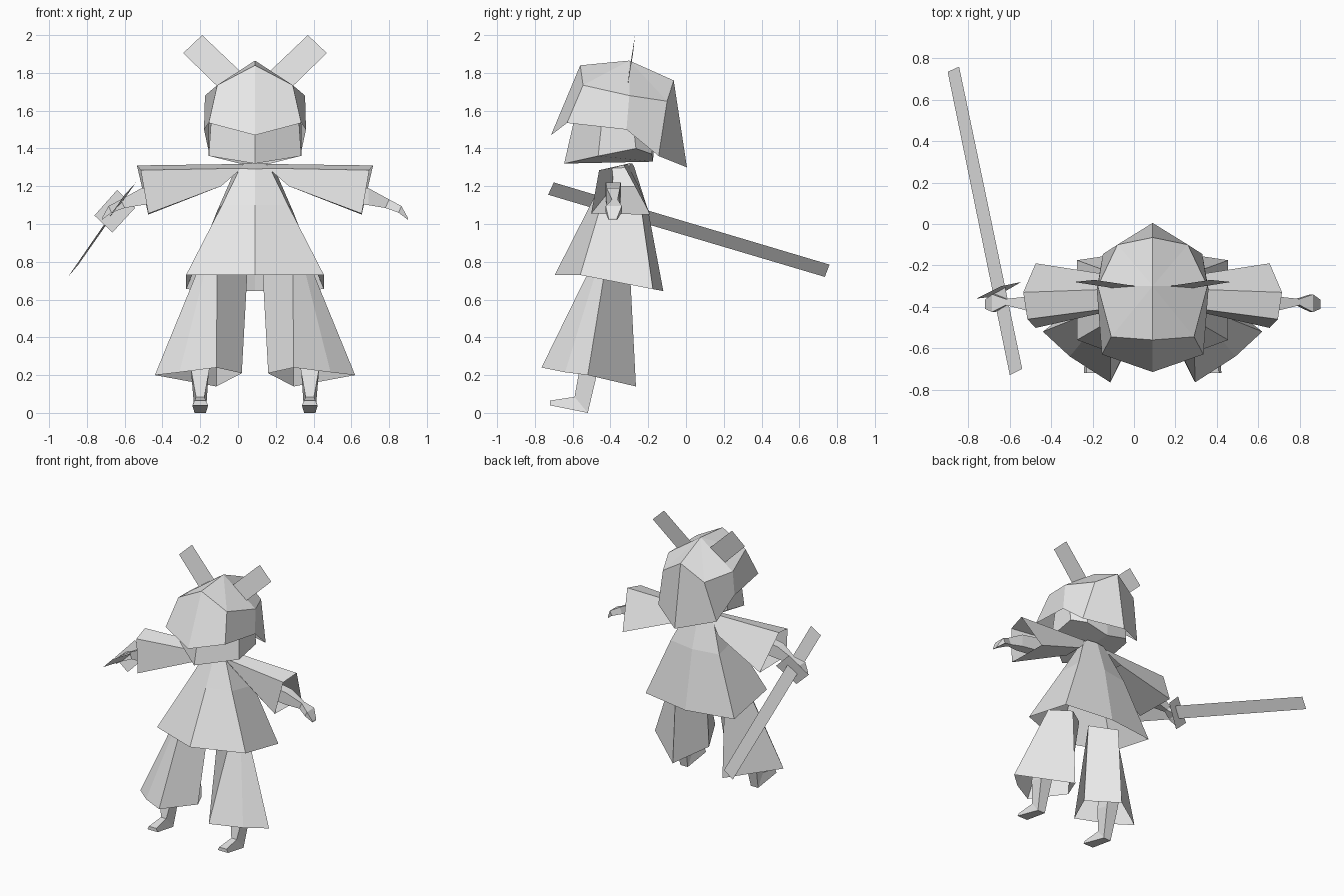
import bpy, bmesh

cube = bpy.data.objects.get("Cube")
if cube:
    bpy.data.objects.remove(cube, do_unlink=True)

grey = bpy.data.materials.new("plain_grey")
grey.use_nodes = True
grey.diffuse_color = (0.8, 0.8, 0.8, 1)
grey.node_tree.nodes["Principled BSDF"].inputs["Base Color"].default_value = (0.8, 0.8, 0.8, 1)

AXIS = 0.09  # the body's plane of symmetry


def build(name, verts, faces, mirror=True):
    """Flat-shaded mesh, mirrored across the body's middle plane if asked."""
    bm = bmesh.new()
    vs = [bm.verts.new(v) for v in verts]
    for f in faces:
        bm.faces.new([vs[i] for i in f])
    bmesh.ops.recalc_face_normals(bm, faces=bm.faces)
    mesh = bpy.data.meshes.new(name)
    bm.to_mesh(mesh)
    bm.free()
    mesh.materials.append(grey)
    obj = bpy.data.objects.new(name, mesh)
    bpy.context.collection.objects.link(obj)
    if mirror:
        obj.location.x = AXIS
        mod = obj.modifiers.new("Mirror", 'MIRROR')
        mod.use_clip = True
        mod.merge_threshold = 0.001
    return obj


def loft(name, rings, closed=True, caps=""):
    """Skin between rings of equal size; caps may hold 'a' (first) and 'b' (last)."""
    n = len(rings[0])
    verts = [p for r in rings for p in r]
    faces = []
    for k in range(len(rings) - 1):
        for i in range(n if closed else n - 1):
            j = (i + 1) % n
            faces.append((k * n + i, k * n + j, (k + 1) * n + j, (k + 1) * n + i))
    if "a" in caps:
        faces.append(tuple(range(n)))
    if "b" in caps:
        faces.append(tuple(range(len(verts) - n, len(verts))))
    return build(name, verts, faces)


# Hair: faceted shell with a peaked fringe and a pointed back
build("hair", [
    (0, -.30, 1.865), (0, -.56, 1.84), (.20, -.545, 1.735), (.265, -.30, 1.68),
    (.17, -.10, 1.65), (0, -.065, 1.76), (0, -.715, 1.47), (.245, -.63, 1.535),
    (.27, -.315, 1.50), (.24, -.145, 1.36), (0, .005, 1.30)],
    [(0, 1, 2), (0, 2, 3), (0, 3, 4), (0, 4, 5), (1, 6, 7, 2),
     (2, 7, 8, 3), (3, 8, 9, 4), (4, 9, 10, 5)])

# Head below the hair
loft("head", [
    [(0, -.59, 1.56), (.232, -.445, 1.55), (.245, -.28, 1.53), (.17, -.18, 1.53), (0, -.16, 1.53)],
    [(0, -.645, 1.32), (.245, -.465, 1.36), (.245, -.265, 1.40), (.17, -.18, 1.37), (0, -.175, 1.33)]],
    closed=False, caps="b")

# Flat ears
build("ears", [(.38, -.28, 1.905), (.28, -.27, 2.0), (.08, -.30, 1.81), (.19, -.31, 1.72)],
      [(0, 1, 2, 3)])

# Tunic, open at the hem
loft("tunic", [
    [(0, -.30, 1.322), (.04, -.30, 1.321), (.07, -.295, 1.32), (0, -.285, 1.321)],
    [(0, -.415, 1.29), (.08, -.39, 1.295), (.10, -.30, 1.30), (0, -.275, 1.305)],
    [(0, -.507, 1.10), (.175, -.45, 1.10), (.20, -.235, 1.07), (0, -.20, 1.07)],
    [(0, -.695, .73), (.365, -.56, .73), (.365, -.175, .655), (0, -.12, .645)]],
    closed=False)

# Wide sleeves, open at the cuff
loft("sleeves", [
    [(.06, -.31, 1.318), (.07, -.39, 1.295), (.18, -.385, 1.20), (.18, -.25, 1.20)],
    [(.625, -.33, 1.31), (.605, -.46, 1.285), (.565, -.502, 1.055), (.565, -.19, 1.05)]])


# Forearms and hands
def arm_ring(x, y0, y1, z0, z1, lean=0):
    return [(x, y0, z0), (x, y1, z0), (x + lean, y1, z1), (x + lean, y0, z1)]


loft("arms", [
    arm_ring(.42, -.425, -.345, 1.12, 1.22),
    arm_ring(.60, -.42, -.35, 1.10, 1.19),
    arm_ring(.69, -.392, -.362, 1.085, 1.13, .02),
    arm_ring(.76, -.425, -.34, 1.06, 1.095, .015),
    arm_ring(.81, -.41, -.365, 1.022, 1.032)], caps="ab")

# Flared trouser legs, open at the hem
loft("trousers", [
    [(.20, -.515, .75), (.265, -.475, .75), (.305, -.43, .75), (.20, -.295, .72), (.04, -.42, .75)],
    [(.205, -.765, .24), (.40, -.64, .215), (.53, -.52, .20), (.205, -.265, .14), (.07, -.50, .21)]])


# Shins and feet: each ring holds front y, z, half width, then back y, z, half width
def foot_ring(fy, fz, fw, by, bz, bw):
    return [(.29 - fw, fy, fz), (.29 + fw, fy, fz), (.29 + bw, by, bz), (.29 - bw, by, bz)]


loft("feet", [
    foot_ring(-.53, .45, .055, -.42, .45, .055),
    foot_ring(-.562, .24, .05, -.468, .22, .045),
    foot_ring(-.59, .085, .022, -.52, 0, .03),
    foot_ring(-.72, .065, .03, -.72, .04, .042)], caps="ab")

# Sword in the right hand: flat blade and square guard
build("sword_blade", [(-.54, -.70, 1.22), (-.60, -.73, 1.155), (-.90, .735, .72), (-.845, .76, .785)],
      [(0, 1, 2, 3)], mirror=False)
build("sword_guard", [(-.64, -.30, 1.18), (-.545, -.28, 1.085), (-.665, -.35, .955), (-.76, -.36, 1.045)],
      [(0, 1, 2, 3)], mirror=False)
